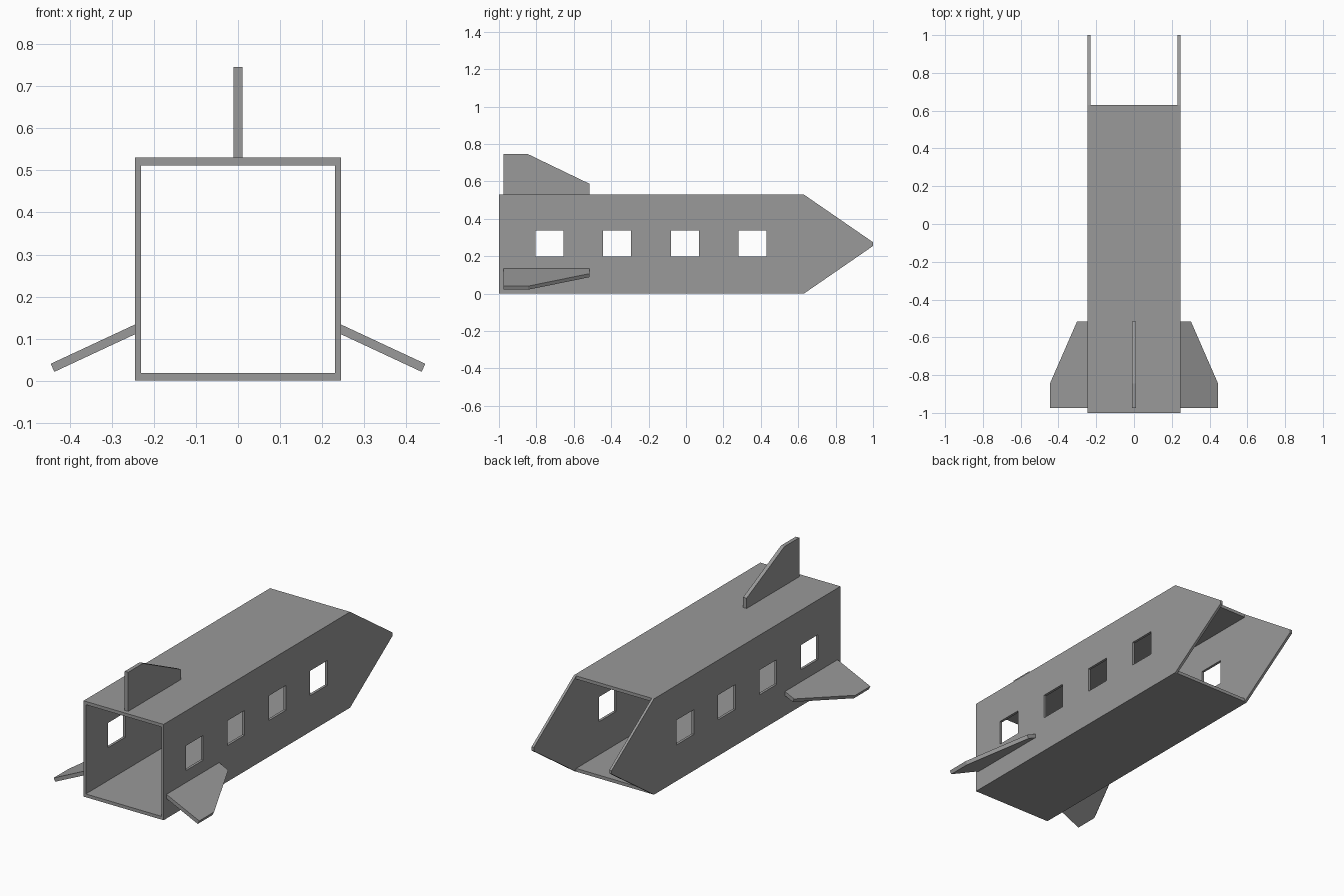
import bpy, bmesh, math
from mathutils import Matrix, Vector

cube = bpy.data.objects.get("Cube")
if cube:
    bpy.data.objects.remove(cube, do_unlink=True)

HALF_WIDTH, HEIGHT = 0.245, 0.53
WALL, FLOOR = 0.014, 0.018
NOSE_START = 0.63

grey = bpy.data.materials.new("plain grey")
grey.use_nodes = True
colour = (0.32, 0.32, 0.32, 1)
grey.diffuse_color = colour
grey.node_tree.nodes["Principled BSDF"].inputs["Base Color"].default_value = colour


def prism(name, profile, half):
    """Extrude a (y, z) outline from x = -half to x = +half."""
    bm = bmesh.new()
    face = bm.faces.new([bm.verts.new((-half, y, z)) for y, z in profile])
    moved = bmesh.ops.extrude_face_region(bm, geom=[face])["geom"]
    verts = [v for v in moved if isinstance(v, bmesh.types.BMVert)]
    bmesh.ops.translate(bm, verts=verts, vec=Vector((2 * half, 0, 0)))
    bmesh.ops.recalc_face_normals(bm, faces=bm.faces)
    mesh = bpy.data.meshes.new(name)
    bm.to_mesh(mesh)
    bm.free()
    mesh.materials.append(grey)
    obj = bpy.data.objects.new(name, mesh)
    bpy.context.collection.objects.link(obj)
    return obj


def box(name, y0, y1, z0, z1, half):
    return prism(name, [(y0, z0), (y1, z0), (y1, z1), (y0, z1)], half)


def cut(target, cutter):
    """Subtract the cutter, bake the result and discard the cutter."""
    cutter.hide_render = True
    mod = target.modifiers.new("cut", "BOOLEAN")
    mod.operation, mod.solver, mod.object = "DIFFERENCE", "EXACT", cutter
    bpy.context.view_layer.objects.active = target
    bpy.ops.object.modifier_apply(modifier=mod.name)
    bpy.data.objects.remove(cutter, do_unlink=True)


# Hull: pointed side outline, hollow along its length
hull = prism("hull", [(-1, 0), (NOSE_START, 0), (1, 0.255), (1, 0.275),
                      (NOSE_START, HEIGHT), (-1, HEIGHT)], HALF_WIDTH)
inner = HALF_WIDTH - WALL
cut(hull, box("bore_cutter", -1.1, 0.8, FLOOR, HEIGHT - FLOOR, inner))

# Open nose: only the pointed side walls continue
cut(hull, box("nose_cutter", NOSE_START, 1.1, -0.1, HEIGHT + 0.1, inner))

# Four windows through both side walls
for i in range(4):
    y = -0.73 + 0.362 * i
    cut(hull, box("window_cutter", y - 0.075, y + 0.075, 0.2, 0.337, 0.4))

# Three fins share one outline, turned about the hull's length
fin_outline = [(-0.975, -0.006), (-0.515, -0.006), (-0.515, 0.057),
               (-0.845, 0.216), (-0.975, 0.216)]
tilt = math.radians(115)
for name, x, z, angle in (("top_fin", 0, HEIGHT, 0),
                          ("left_fin", HALF_WIDTH, 0.122, tilt),
                          ("right_fin", -HALF_WIDTH, 0.122, -tilt)):
    fin = prism(name, fin_outline, 0.0105)
    fin.data.transform(Matrix.Translation((x, 0, z)) @ Matrix.Rotation(angle, 4, "Y"))
